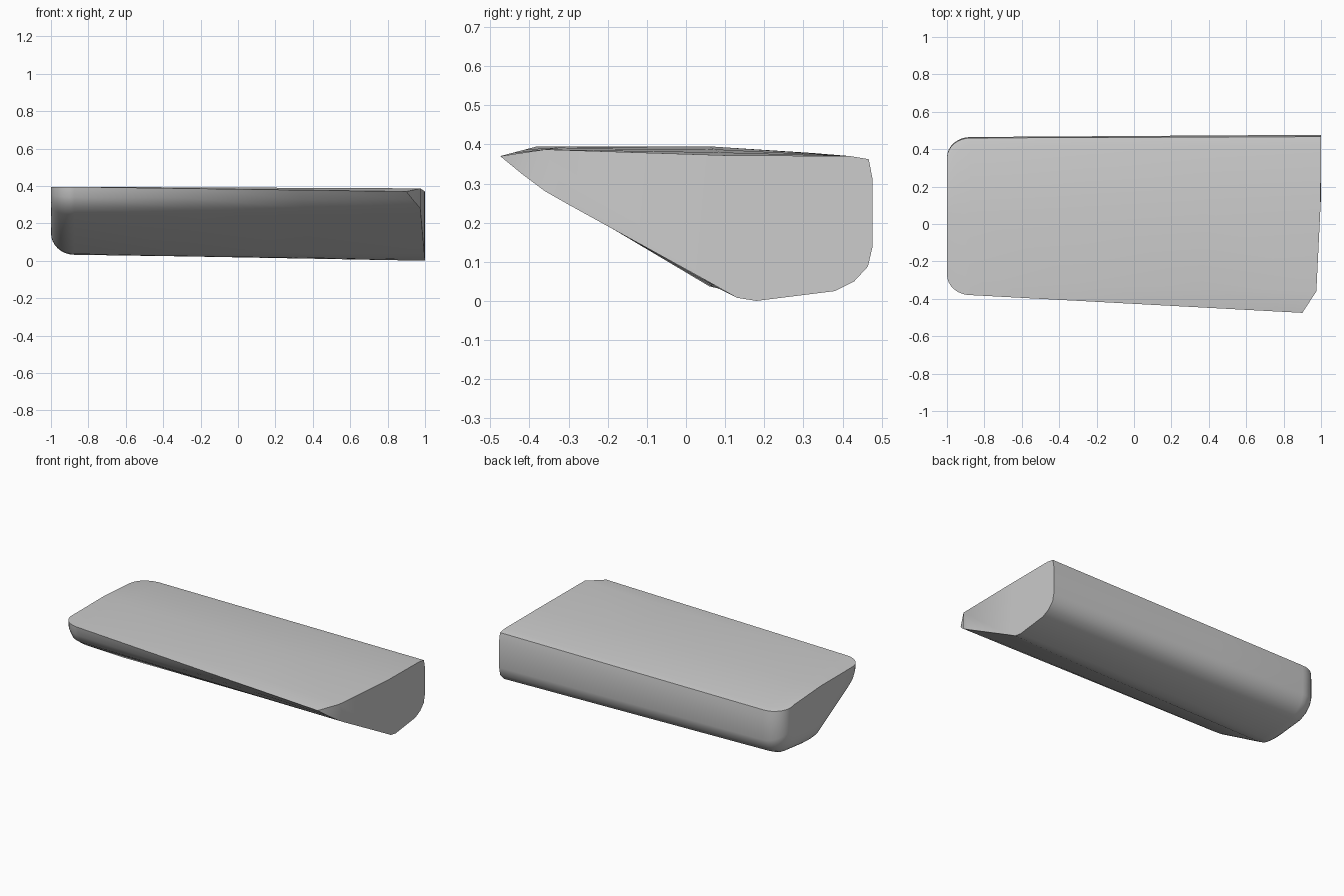
import bpy, bmesh, math

cube = bpy.data.objects.get("Cube")
if cube:
    bpy.data.objects.remove(cube, do_unlink=True)

mat = bpy.data.materials.new("plain_grey")
mat.use_nodes = True
grey = (0.6, 0.6, 0.6, 1)
mat.diffuse_color = grey
mat.node_tree.nodes["Principled BSDF"].inputs["Base Color"].default_value = grey

# Cross-sections (y, z): front tip, down the slanted front, bottom, back, top
ROUND = [(-.38, .395), (-.375, .34), (-.345, .285), (-.29, .245), (.06, .037),
         (.11, .032), (.17, .034), (.36, .055), (.41, .08), (.45, .12),
         (.465, .17), (.465, .31), (.46, .362), (.42, .37), (.06, .395), (-.3, .395)]
FLAT = [(-.475, .37), (-.42, .325), (-.36, .28), (-.30, .246), (.07, .042),
        (.13, .008), (.18, 0), (.38, .025), (.43, .05), (.465, .088),
        (.477, .14), (.477, .31), (.467, .362), (.42, .37), (.1, .372), (-.36, .387)]
TOP, MID, RADIUS = .395, .045, .125
STEPS = 8


def flat_end_x(y):
    """The flat end leans back towards the front, then its corner is cut off."""
    if y < -.36:
        return .975 + (y + .36) * .65
    return 1 - .025 * max(0, min(1, (.15 - y) / .51))


bm = bmesh.new()
rings = []

# Rounded end: rings shrink towards the sharp top edge
for i in range(STEPS + 1):
    a = math.pi / 2 * (1 - i / STEPS)
    x = -1 + RADIUS * (1 - math.cos(math.pi / 2 - a))
    k = 1 - math.cos(a)
    sy, sz = 1 - .26 * k, 1 - .32 * k
    rings.append([bm.verts.new((x, MID + (y - MID) * sy, TOP + (z - TOP) * sz))
                  for y, z in ROUND])

# Straight body, blended between the two sections
for t in (.33, .67, 1):
    ring = []
    for (ya, za), (yb, zb) in zip(ROUND, FLAT):
        xa = -1 + RADIUS
        ring.append(bm.verts.new((xa + (flat_end_x(yb) - xa) * t,
                                  ya + (yb - ya) * t, za + (zb - za) * t)))
    rings.append(ring)

count = len(ROUND)
for r, s in zip(rings, rings[1:]):
    for j in range(count):
        k = (j + 1) % count
        bm.faces.new((r[j], r[k], s[k], s[j]))

# End faces, with the cut front corner as its own facet
last = rings[-1]
bm.faces.new(rings[0])
bm.faces.new((last[0], last[1], last[2], last[-1]))
bm.faces.new(last[2:])
bmesh.ops.recalc_face_normals(bm, faces=bm.faces)

mesh = bpy.data.meshes.new("tapered_block")
bm.to_mesh(mesh)
bm.free()
mesh.materials.append(mat)
block = bpy.data.objects.new("tapered_block", mesh)
bpy.context.collection.objects.link(block)
bpy.context.view_layer.objects.active = block
block.select_set(True)
bpy.ops.object.shade_smooth_by_angle(angle=math.radians(48))
